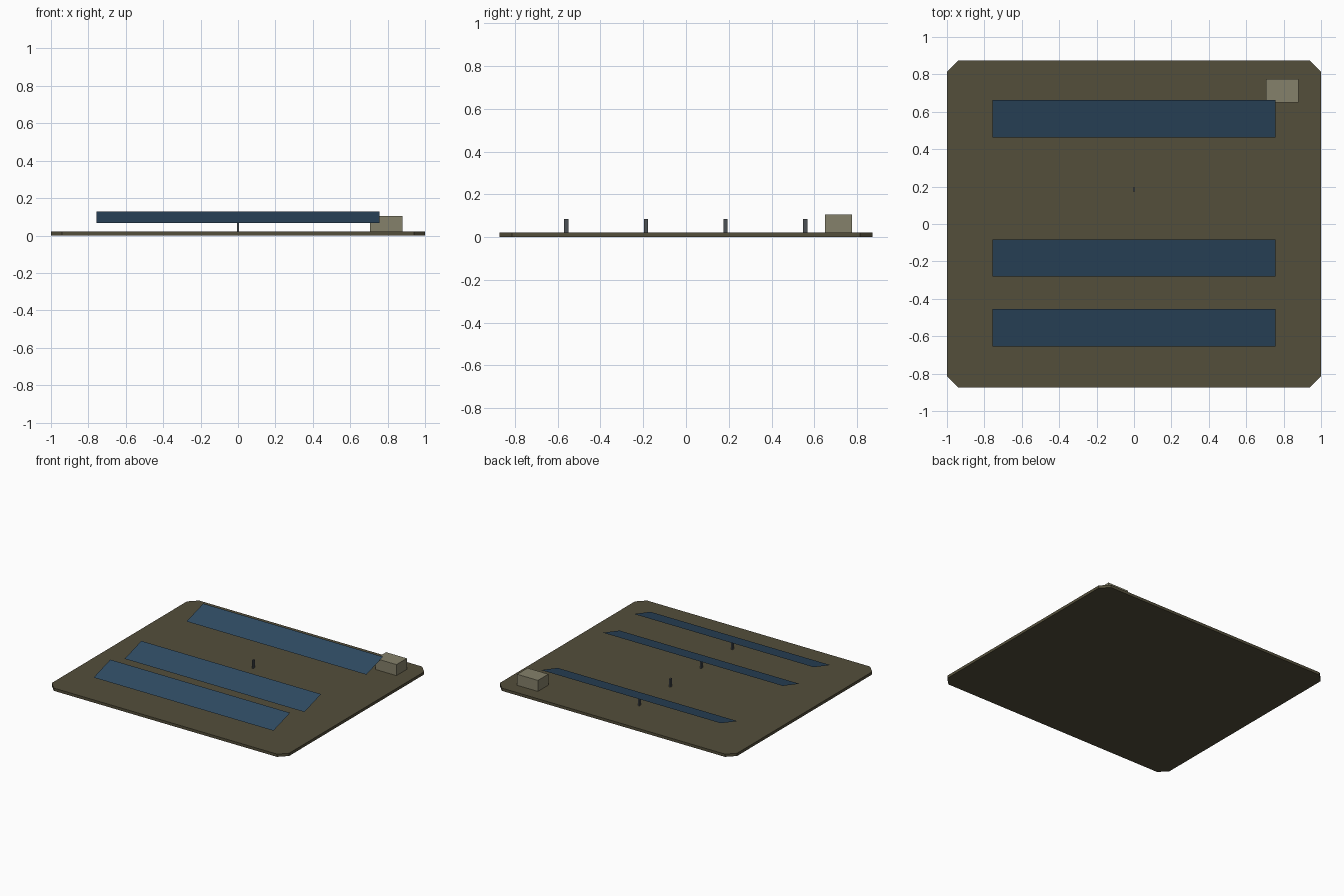
import bpy, bmesh
from math import atan2
from mathutils import Matrix

cube = bpy.data.objects.get("Cube")
if cube:
    bpy.data.objects.remove(cube, do_unlink=True)


def material(name, rgb):
    m = bpy.data.materials.new(name)
    m.use_nodes = True
    m.diffuse_color = (*rgb, 1)
    m.node_tree.nodes["Principled BSDF"].inputs["Base Color"].default_value = (*rgb, 1)
    return m


earth = material("dark olive earth", (0.088, 0.077, 0.043))
stone = material("pale olive grey", (0.235, 0.22, 0.145))
steel = material("dark steel", (0.07, 0.08, 0.09))
glass = material("deep blue panel", (0.028, 0.07, 0.125))


def finish(name, bm, mat):
    mesh = bpy.data.meshes.new(name)
    bm.to_mesh(mesh)
    bm.free()
    mesh.materials.append(mat)
    ob = bpy.data.objects.new(name, mesh)
    bpy.context.collection.objects.link(ob)
    return ob


def box(name, lo, hi, mat):
    bm = bmesh.new()
    size = [b - a for a, b in zip(lo, hi)]
    mid = [(a + b) / 2 for a, b in zip(lo, hi)]
    bmesh.ops.create_cube(bm, size=1, matrix=Matrix.Translation(mid) @ Matrix.Diagonal((*size, 1)))
    return finish(name, bm, mat)


# Ground slab with clipped corners
W, D, CUT, TOP = 1.0, 0.873, 0.06, 0.021
bm = bmesh.new()
outline = [(-W + CUT, -D), (W - CUT, -D), (W, -D + CUT), (W, D - CUT),
           (W - CUT, D), (-W + CUT, D), (-W, D - CUT), (-W, -D + CUT)]
base = bm.faces.new([bm.verts.new((x, y, 0)) for x, y in outline])
top = bmesh.ops.extrude_face_region(bm, geom=[base])["geom"]
bmesh.ops.translate(bm, vec=(0, 0, TOP), verts=[v for v in top if isinstance(v, bmesh.types.BMVert)])
bmesh.ops.recalc_face_normals(bm, faces=bm.faces)
finish("ground_slab", bm, earth)

# Equipment box in the back corner
box("equipment_box", (0.705, 0.65, TOP), (0.88, 0.775, 0.105), stone)

# Four posts; the third row has lost its panel
RISE, DEPTH = 0.06, 0.2
for i, y in enumerate((-0.56, -0.187, 0.185, 0.558)):
    box(f"post_{i + 1}", (-0.005, y - 0.01, TOP), (0.005, y + 0.01, 0.084), steel)
    if i == 2:
        continue
    # Thin tilted sheet, low edge to the front
    bm = bmesh.new()
    tilt = Matrix.Rotation(atan2(RISE, DEPTH), 4, "X")
    length = (RISE ** 2 + DEPTH ** 2) ** 0.5
    bmesh.ops.create_grid(bm, x_segments=1, y_segments=1, size=0.5,
                          matrix=Matrix.Translation((0, y + 0.005, 0.097)) @ tilt
                          @ Matrix.Diagonal((1.515, length, 1, 1)))
    finish(f"panel_{i + 1}", bm, glass)
